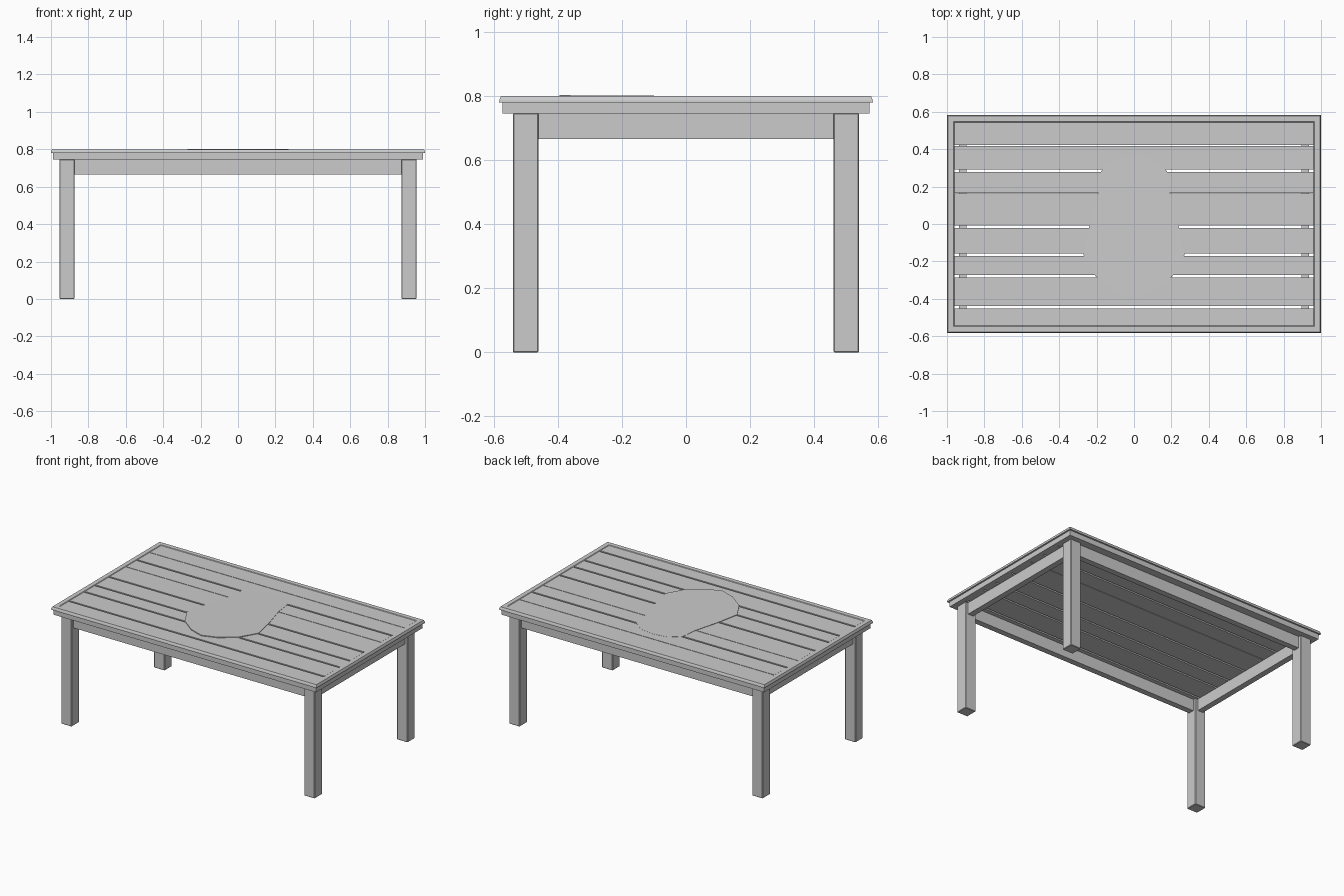
import bpy, bmesh

if "Cube" in bpy.data.objects:
    bpy.data.objects.remove(bpy.data.objects["Cube"])


def make(name, bm):
    bmesh.ops.recalc_face_normals(bm, faces=bm.faces)
    me = bpy.data.meshes.new(name)
    bm.to_mesh(me)
    bm.free()
    ob = bpy.data.objects.new(name, me)
    bpy.context.collection.objects.link(ob)
    return ob


def box(name, x0, x1, y0, y1, z0, z1, bevel=0.0):
    bm = bmesh.new()
    bmesh.ops.create_cube(bm, size=1)
    for v in bm.verts:
        v.co = ((x0 + x1) / 2 + v.co.x * (x1 - x0),
                (y0 + y1) / 2 + v.co.y * (y1 - y0),
                (z0 + z1) / 2 + v.co.z * (z1 - z0))
    ob = make(name, bm)
    if bevel:
        m = ob.modifiers.new("Bevel", 'BEVEL')
        m.width = bevel
        m.segments = 1
    return ob


# Table frame: stepped cross-section (inset from the edge, z) swept round the rectangle
HX, HY = 1.0, 0.583
profile = [(0.04, 0.745), (0.011, 0.745), (0.011, 0.78), (0.0, 0.78),
           (0.001, 0.788), (0.006, 0.80), (0.036, 0.80), (0.04, 0.797)]
bm = bmesh.new()
rings = [[bm.verts.new((sx * (HX - d), sy * (HY - d), z)) for d, z in profile]
         for sx, sy in ((-1, -1), (1, -1), (1, 1), (-1, 1))]
n = len(profile)
for i in range(4):
    a, b = rings[i], rings[(i + 1) % 4]
    for j in range(n):
        k = (j + 1) % n
        bm.faces.new((a[j], b[j], b[k], a[k]))
make("top_frame", bm)

# Planks separated by slits (slit centre, slit width)
slits = [(-0.445, 0.012), (-0.28, 0.012), (-0.165, 0.012), (-0.015, 0.012),
         (0.165, 0.004), (0.285, 0.012), (0.42, 0.004)]
start = -(HY - 0.04)
for i, (y, w) in enumerate(slits + [(HY - 0.04, 0)]):
    box(f"plank_{i + 1}", -0.96, 0.96, start, y - w / 2, 0.745, 0.797)
    start = y + w / 2

# Thin rounded centre plate, tilted slightly up towards the front
half = [(0.1, -0.36), (0.205, -0.28), (0.27, -0.165), (0.24, -0.015),
        (0.19, 0.165), (0.175, 0.285), (0.1, 0.345)]
outline = [(0, -0.395)] + half + [(0, 0.36)] + [(-x, y) for x, y in reversed(half)]
bm = bmesh.new()
top = [bm.verts.new((x, y, 0.80 - 0.006 * y)) for x, y in outline]
low = [bm.verts.new((x, y, 0.794)) for x, y in outline]
bm.faces.new(top)
bm.faces.new(low)
for i in range(len(top)):
    k = (i + 1) % len(top)
    bm.faces.new((low[i], low[k], top[k], top[i]))
make("centre_plate", bm)

# Legs
for sx, xn in ((-1, "left"), (1, "right")):
    for sy, yn in ((-1, "front"), (1, "back")):
        cx, cy = sx * 0.915, sy * 0.50
        box(f"{yn}_{xn}_leg", cx - 0.04, cx + 0.04, cy - 0.04, cy + 0.04,
            0, 0.746, 0.003)

# Aprons between the legs
for s, yn, xn in ((-1, "front", "left"), (1, "back", "right")):
    box(f"{yn}_apron", -0.876, 0.876, s * 0.5 - 0.02, s * 0.5 + 0.02, 0.665, 0.746)
    box(f"{xn}_apron", s * 0.915 - 0.02, s * 0.915 + 0.02, -0.461, 0.461, 0.665, 0.746)
